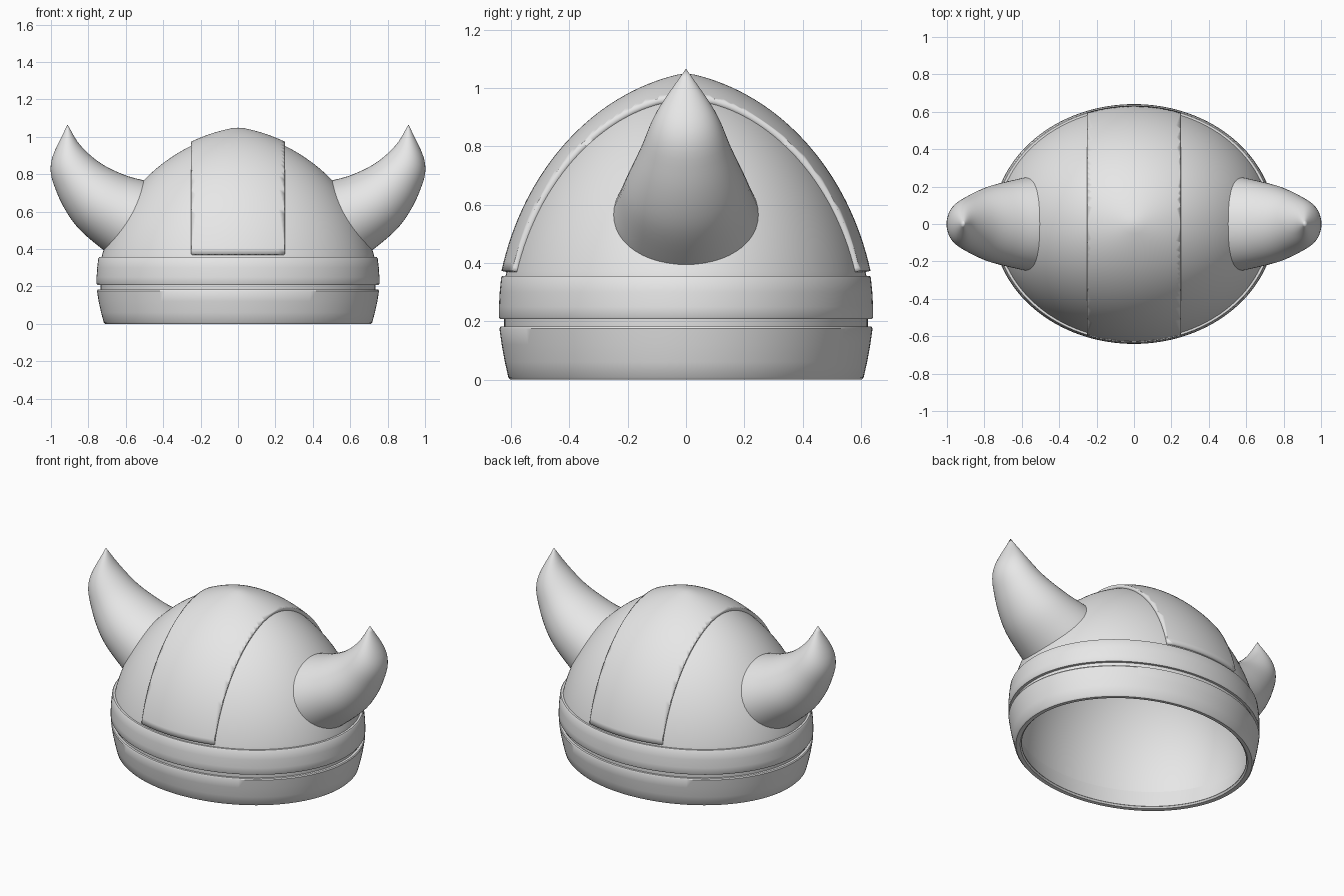
import bpy, bmesh, math
from mathutils import Vector

if "Cube" in bpy.data.objects:
    bpy.data.objects.remove(bpy.data.objects["Cube"], do_unlink=True)

DEPTH = 0.848            # helmet is an ellipse: depth relative to width
CENTRE = (-0.145, 0.143)  # centre of the pointed dome arc
SIDES = 128

grey = bpy.data.materials.new("plain grey")
grey.use_nodes = True
grey.diffuse_color = (0.8, 0.8, 0.8, 1)
grey.node_tree.nodes["Principled BSDF"].inputs["Base Color"].default_value = (0.8, 0.8, 0.8, 1)


def finish(bm, name):
    """Turn a bmesh into a linked object with the grey material."""
    bmesh.ops.recalc_face_normals(bm, faces=bm.faces)
    mesh = bpy.data.meshes.new(name)
    bm.to_mesh(mesh)
    bm.free()
    mesh.materials.append(grey)
    obj = bpy.data.objects.new(name, mesh)
    bpy.context.collection.objects.link(obj)
    return obj


def smooth(obj):
    bpy.ops.object.select_all(action="DESELECT")
    obj.select_set(True)
    bpy.context.view_layer.objects.active = obj
    bpy.ops.object.shade_smooth_by_angle(angle=math.radians(35))


def revolve(profile, closed=False):
    """Sweep (radius, height) points around z as an ellipse."""
    bm = bmesh.new()
    rings = []
    for r, z in profile:
        if r < 1e-5:
            rings.append([bm.verts.new((0, 0, z))] * SIDES)
        else:
            rings.append([bm.verts.new((r * math.cos(a), r * DEPTH * math.sin(a), z))
                          for a in (math.tau * i / SIDES for i in range(SIDES))])
    pairs = list(zip(rings, rings[1:]))
    if closed:
        pairs.append((rings[-1], rings[0]))
    for low, high in pairs:
        for i in range(SIDES):
            j = (i + 1) % SIDES
            corners = list(dict.fromkeys((low[i], low[j], high[j], high[i])))
            if len(corners) > 2:
                bm.faces.new(corners)
    return bm


def dome_arc(radius, z_start, steps=32, tip=0.03):
    """Pointed arch profile from z_start up to a small flat tip."""
    cx, cz = CENTRE
    a0 = math.asin((z_start - cz) / radius)
    a1 = math.acos((tip - cx) / radius)
    angles = [a0 + (a1 - a0) * i / steps for i in range(steps + 1)]
    points = [(cx + radius * math.cos(a), cz + radius * math.sin(a)) for a in angles]
    return points + [(0, points[-1][1] + 0.002)]


# Hollow shell: inner surface, rim, groove wall and outer dome
inner = dome_arc(0.85, 0.04)[::-1]
shell = finish(revolve(inner + [(0.675, 0.012), (0.70, 0.012), (0.735, 0.17), (0.735, 0.22)]
                       + dome_arc(0.90, 0.34)), "shell")
smooth(shell)

# Two raised bands around the base
bands = {
    "lower_band": [(0.677, 0.012), (0.685, 0.002), (0.695, 0), (0.71, 0), (0.718, 0.008),
                   (0.732, 0.06), (0.745, 0.12), (0.754, 0.175), (0.75, 0.182), (0.72, 0.182)],
    "upper_band": [(0.72, 0.208), (0.752, 0.208), (0.756, 0.214), (0.756, 0.25), (0.753, 0.30),
                   (0.747, 0.35), (0.742, 0.356), (0.715, 0.356)],
}
for name, profile in bands.items():
    smooth(finish(revolve(profile, closed=True), name))

# Raised strip running front to back over the dome
bm = revolve(dome_arc(0.92, 0.373))
for side in (1, -1):
    bmesh.ops.bisect_plane(bm, geom=bm.verts[:] + bm.edges[:] + bm.faces[:],
                           plane_co=(side * 0.25, 0, 0), plane_no=(side, 0, 0), clear_outer=True)
bmesh.ops.recalc_face_normals(bm, faces=bm.faces)
if sum(f.normal.z for f in bm.faces) < 0:
    bmesh.ops.reverse_faces(bm, faces=bm.faces)
strip = finish(bm, "crown_strip")
solid = strip.modifiers.new("thickness", "SOLIDIFY")
solid.thickness = 0.03
solid.offset = -1
smooth(strip)


def spline(points, steps=6):
    """Catmull-Rom curve through the points."""
    pts = [Vector(p) for p in points]
    pts = [2 * pts[0] - pts[1]] + pts + [2 * pts[-1] - pts[-2]]
    out = []
    for a, b, c, d in zip(pts, pts[1:], pts[2:], pts[3:]):
        for k in range(steps):
            t = k / steps
            out.append(0.5 * (2 * b + (c - a) * t + (2 * a - 5 * b + 4 * c - d) * t * t
                              + (3 * b - a - 3 * c + d) * t ** 3))
    return out + [pts[-2]]


# Horn outlines in the xz plane: upper edge and lower edge
upper = spline([(0.40, 0.74), (0.497, 0.765), (0.61, 0.797), (0.738, 0.861), (0.845, 0.957), (0.912, 1.066)])
lower = spline([(0.58, 0.30), (0.72, 0.395), (0.87, 0.53), (0.968, 0.70), (1.0, 0.86), (0.912, 1.066)])


def horn(side, name, cutter):
    bm = bmesh.new()
    count = 48
    rings = []
    for u, l in zip(upper[:-1], lower[:-1]):
        mid, half = (u + l) / 2, (u - l) / 2
        ring = []
        for i in range(count):
            a = math.tau * i / count
            p = mid + half * math.cos(a)
            ring.append(bm.verts.new((side * p.x, half.length * 1.12 * math.sin(a), p.y)))
        rings.append(ring)
    for low, high in zip(rings, rings[1:]):
        for i in range(count):
            j = (i + 1) % count
            bm.faces.new((low[i], low[j], high[j], high[i]))
    tip = bm.verts.new((side * upper[-1].x, 0, upper[-1].y))
    for i in range(count):
        bm.faces.new((rings[-1][i], rings[-1][(i + 1) % count], tip))
    bm.faces.new(rings[0])
    obj = finish(bm, name)
    # Trim the root so that nothing shows inside the shell
    cut = obj.modifiers.new("trim", "BOOLEAN")
    cut.operation = "DIFFERENCE"
    cut.solver = "EXACT"
    cut.object = cutter
    bpy.context.view_layer.objects.active = obj
    bpy.ops.object.modifier_apply(modifier=cut.name)
    smooth(obj)


cutter = finish(revolve([(0, 0.2)] + dome_arc(0.885, 0.2)), "horn_cutter")
cutter.hide_render = True
horn(1, "left_horn", cutter)
horn(-1, "right_horn", cutter)
bpy.data.objects.remove(cutter, do_unlink=True)
